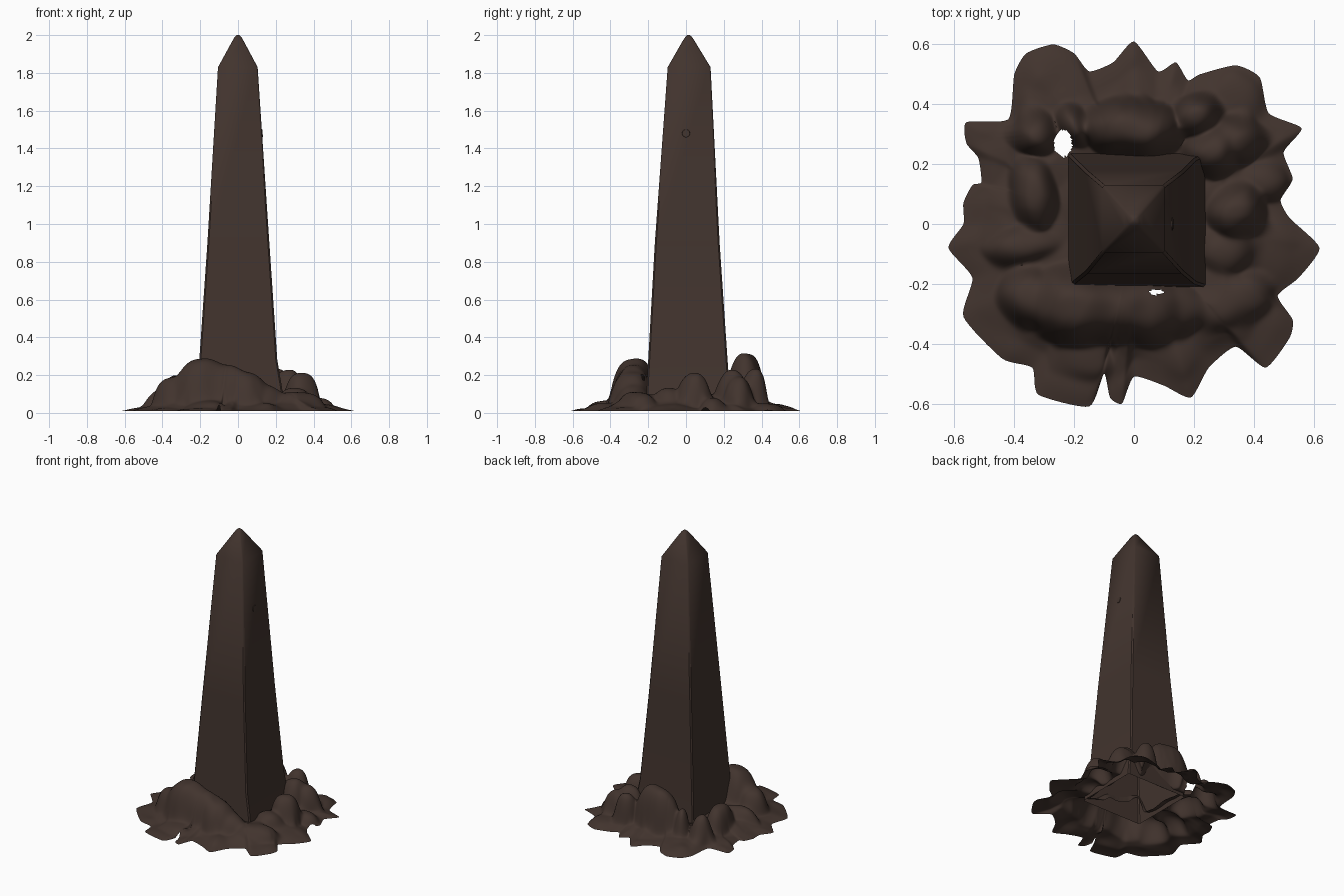
import bpy, bmesh, math
from mathutils import Vector, noise

if "Cube" in bpy.data.objects:
    bpy.data.objects.remove(bpy.data.objects["Cube"])

stone = bpy.data.materials.new("dark_brown_stone")
stone.diffuse_color = (0.054, 0.034, 0.027, 1)
stone.use_nodes = True
stone.node_tree.nodes["Principled BSDF"].inputs["Base Color"].default_value = stone.diffuse_color


def finish(bm, name, angle):
    mesh = bpy.data.meshes.new(name)
    bm.to_mesh(mesh)
    bm.free()
    obj = bpy.data.objects.new(name, mesh)
    bpy.context.collection.objects.link(obj)
    mesh.materials.append(stone)
    bpy.ops.object.select_all(action='DESELECT')
    obj.select_set(True)
    bpy.context.view_layer.objects.active = obj
    bpy.ops.object.shade_smooth_by_angle(angle=math.radians(angle))
    return obj


# Obelisk: tapered square rings (z, x min, x max, y min, y max), open below
rings = [(0.06, -0.222, 0.243, -0.213, 0.238), (0.14, -0.215, 0.232, -0.208, 0.23),
         (0.28, -0.205, 0.208, -0.20, 0.22), (0.9, -0.162, 0.166, -0.165, 0.178),
         (1.83, -0.106, 0.104, -0.097, 0.13), (1.965, -0.032, 0.032, -0.02, 0.048),
         (1.99, -0.018, 0.018, -0.004, 0.032), (2.0, -0.007, 0.007, 0.007, 0.021)]
bm = bmesh.new()
loops = []
for z, a, b, c, d in rings:
    k = min(0.2 * (b - a), 0.008)   # worn corners
    pts = [(a + k, c), (b - k, c), (b, c + k), (b, d - k),
           (b - k, d), (a + k, d), (a, d - k), (a, c + k)]
    loops.append([bm.verts.new((x, y, z)) for x, y in pts])
for lo, hi in zip(loops, loops[1:]):
    for i in range(8):
        j = (i + 1) % 8
        bm.faces.new((lo[i], lo[j], hi[j], hi[i]))
bm.faces.new(loops[-1])
finish(bm, "obelisk", 40)

# Small round plug, nearly flush with the right face
bm = bmesh.new()
bmesh.ops.create_cone(bm, cap_ends=True, segments=16, radius1=0.022, radius2=0.02, depth=0.006)
plug = finish(bm, "round_plug", 30)
plug.rotation_euler = (0, math.radians(86), 0)
plug.location = (0.1275, 0, 1.48)

# Ragged outline of the ground, seen from above
outline = [(0, .61), (.08, .51), (.14, .54), (.18, .48), (.22, .50), (.34, .53), (.42, .49),
           (.45, .37), (.56, .32), (.50, .24), (.53, .15), (.49, .08), (.52, .02), (.62, -.08),
           (.55, -.18), (.48, -.24), (.53, -.32), (.52, -.38), (.44, -.48), (.34, -.41),
           (.25, -.48), (.19, -.58), (.10, -.54), (0, -.51), (-.04, -.60), (-.08, -.58),
           (-.10, -.50), (-.15, -.61), (-.32, -.57), (-.34, -.48), (-.44, -.45), (-.57, -.31),
           (-.54, -.18), (-.62, -.08), (-.57, 0), (-.57, .07), (-.54, .13), (-.51, .14),
           (-.52, .22), (-.56, .27), (-.56, .34), (-.42, .35), (-.40, .50), (-.36, .57),
           (-.27, .60), (-.20, .57), (-.15, .51), (-.07, .54)]

# Boulders: x, y, radius x, radius y, turn in degrees, height
rocks = [(-.20, -.27, .16, .14, -5, .285), (-.08, -.28, .17, .13, -5, .255),
         (.03, -.285, .16, .125, -5, .215), (-.34, -.25, .13, .10, -30, .19),
         (.13, -.29, .13, .10, 8, .15), (.31, -.26, .17, .10, 20, .11),
         (0, .315, .19, .105, -4, .315), (.21, .36, .085, .075, 0, .23),
         (.26, .24, .10, .10, 0, .23), (.34, .04, .10, .10, 0, .21),
         (.30, -.09, .11, .10, 0, .13), (.42, .14, .10, .08, 0, .08),
         (-.33, .30, .08, .08, 0, .20), (-.20, .33, .06, .075, 0, .22),
         (-.33, .10, .085, .14, 5, .20), (-.36, -.07, .15, .075, 10, .13),
         (-.27, .49, .12, .10, 0, .04), (.34, .42, .10, .10, 0, .05),
         (-.15, -.46, .10, .07, 0, .06), (.33, .28, .11, .09, 0, .19)]


def height(x, y, t):
    n = noise.noise(Vector((x * 7, y * 7, 3)))
    cell = noise.voronoi(Vector((x * 7, y * 7, 0)))[0][0]
    inner = 1 - t
    z = 0.010 + 0.08 * min(1, inner * 1.4) + min(1, inner * 5) * (0.03 * (0.5 - cell) + 0.01 * n)
    wx = x + 0.015 * noise.noise(Vector((x * 9, y * 9, 11)))
    wy = y + 0.015 * noise.noise(Vector((x * 9, y * 9, 27)))
    total = max(z, 0.0) ** 9          # soft union of ground and boulders
    for cx, cy, rx, ry, turn, h in rocks:
        a = math.radians(turn)
        dx, dy = wx - cx, wy - cy
        u = (dx * math.cos(a) + dy * math.sin(a)) / rx
        v = (dy * math.cos(a) - dx * math.sin(a)) / ry
        r = math.hypot(u, v)
        if r < 1:
            total += (h * (1 - r ** 2.6) ** 0.6 * (1 + 0.05 * n)) ** 9
    return total ** (1 / 9)


# Rocky ground: one open shell from the foot of the obelisk to the ragged edge
pts = [Vector(p) for p in outline]
edge = []
N, STEPS, RINGS = len(pts), 8, 60
for i in range(N):
    p0, p1, p2, p3 = (pts[(i + k) % N] for k in (-1, 0, 1, 2))
    for s in range(STEPS):
        t = s / STEPS
        edge.append(p1 + (p2 - p0) * (t * 0.3) * (1 - t) ** 2
                    + (p2 - p1) * (3 * t * t - 2 * t ** 3)
                    - (p3 - p1) * (0.3 * t * t * (1 - t)))
bm = bmesh.new()
grid = []
for r in range(RINGS + 1):
    t = r / RINGS
    row = []
    for p in edge:
        inner = p * (0.2 / max(abs(p.x), abs(p.y))) + Vector((0.008, 0.012))
        q = inner.lerp(p, t)
        row.append(bm.verts.new((q.x, q.y, height(q.x, q.y, t))))
    grid.append(row)
M = len(edge)
for a, b in zip(grid, grid[1:]):
    for i in range(M):
        j = (i + 1) % M
        bm.faces.new((a[i], b[i], b[j], a[j]))

# Soften the boulder walls, keeping both rims in place
body = [v for row in grid[1:-1] for v in row]
for _ in range(6):
    bmesh.ops.smooth_vert(bm, verts=body, factor=0.5,
                          use_axis_x=True, use_axis_y=True, use_axis_z=True)

# Gaps between the rocks
gaps = [(-.237, .27, .03, .045), (.075, -.228, .025, .008)]
holes = []
for f in bm.faces:
    c = f.calc_center_median()
    if any(((c.x - x) / u) ** 2 + ((c.y - y) / v) ** 2 < 1 for x, y, u, v in gaps):
        holes.append(f)
bmesh.ops.delete(bm, geom=holes, context='FACES')
bmesh.ops.recalc_face_normals(bm, faces=bm.faces)
if sum(f.normal.z * f.calc_area() for f in bm.faces) < 0:
    bmesh.ops.reverse_faces(bm, faces=bm.faces)
finish(bm, "rocky_ground", 70)
